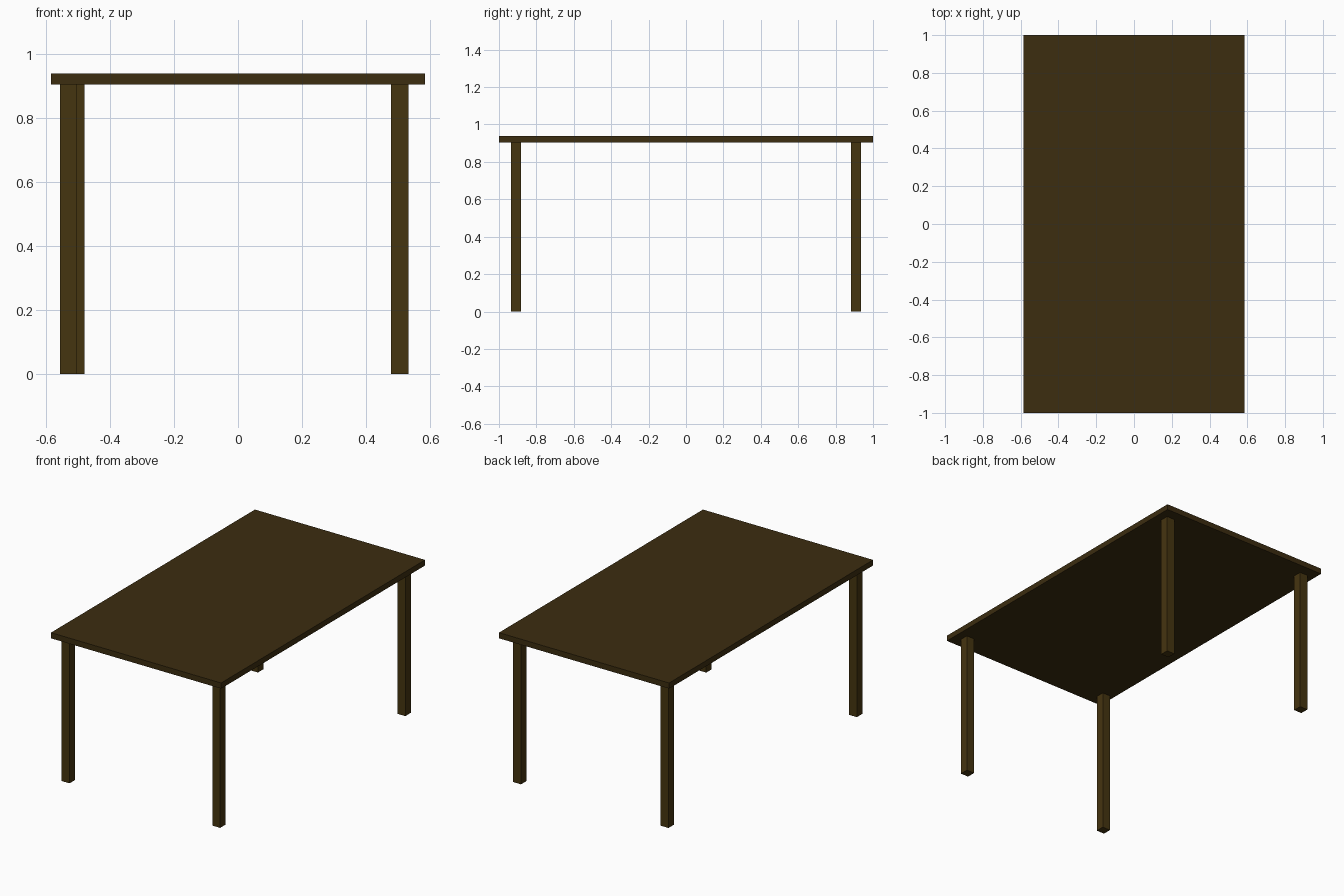
import bpy

if "Cube" in bpy.data.objects:
    bpy.data.objects.remove(bpy.data.objects["Cube"])


def material(name, color):
    m = bpy.data.materials.new(name)
    m.diffuse_color = (*color, 1.0)
    m.use_nodes = True
    m.node_tree.nodes["Principled BSDF"].inputs["Base Color"].default_value = m.diffuse_color
    return m


def box(name, lo, hi, mat):
    center = [(a + b) / 2 for a, b in zip(lo, hi)]
    bpy.ops.mesh.primitive_cube_add(size=1, location=center)
    ob = bpy.context.object
    ob.name = name
    ob.scale = [b - a for a, b in zip(lo, hi)]
    bpy.ops.object.transform_apply(location=False, rotation=False, scale=True)
    ob.data.materials.append(mat)
    return ob


top_wood = material("top_wood", (0.045, 0.026, 0.005))
leg_wood = material("leg_wood", (0.06, 0.035, 0.005))

UNDERSIDE, TOP = 0.903, 0.938

# Table top slab
box("table_top", (-0.584, -1, UNDERSIDE), (0.584, 1, TOP), top_wood)

# Square legs; the front left one stands slightly further out
legs = {
    "front_left_leg": (-0.529, -0.908),
    "back_left_leg": (-0.507, 0.908),
    "front_right_leg": (0.505, -0.908),
    "back_right_leg": (0.505, 0.908),
}
HALF = 0.027
for name, (x, y) in legs.items():
    box(name, (x - HALF, y - HALF, 0), (x + HALF, y + HALF, UNDERSIDE), leg_wood)
